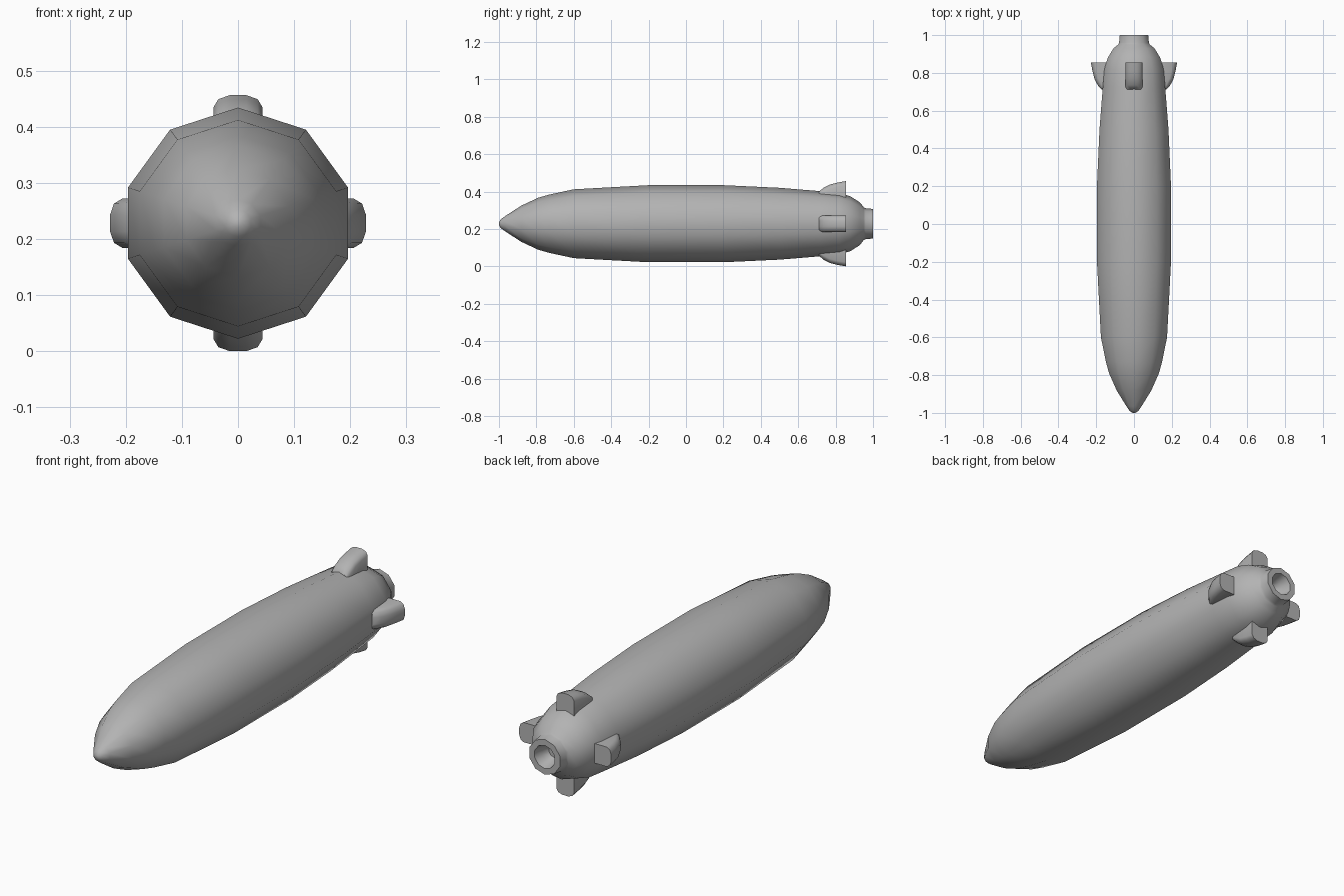
import bpy, bmesh, math
from mathutils import Matrix, Vector

cube = bpy.data.objects.get("Cube")
if cube:
    bpy.data.objects.remove(cube)

AXIS_Z = 0.228
grey = bpy.data.materials.new("plain_grey")
grey.use_nodes = True
COLOUR = (0.45, 0.45, 0.45, 1)
grey.diffuse_color = COLOUR
grey.node_tree.nodes["Principled BSDF"].inputs["Base Color"].default_value = COLOUR


def loft(name, rings, angle):
    """Skin a list of equal-length point rings and cap both ends."""
    bm = bmesh.new()
    loops = [[bm.verts.new(p) for p in ring] for ring in rings]
    n = len(loops[0])
    for a, b in zip(loops, loops[1:]):
        for i in range(n):
            j = (i + 1) % n
            bm.faces.new((a[i], a[j], b[j], b[i]))
    bm.faces.new(loops[0])
    bm.faces.new(loops[-1])
    bmesh.ops.recalc_face_normals(bm, faces=bm.faces[:])
    mesh = bpy.data.meshes.new(name)
    bm.to_mesh(mesh)
    bm.free()
    mesh.materials.append(grey)
    obj = bpy.data.objects.new(name, mesh)
    bpy.context.collection.objects.link(obj)
    bpy.ops.object.select_all(action="DESELECT")
    obj.select_set(True)
    bpy.context.view_layer.objects.active = obj
    bpy.ops.object.shade_smooth_by_angle(angle=math.radians(angle))
    return obj


def ring(y, r, sides=10):
    turn = math.tau / sides
    return [(r * math.sin(i * turn), y, AXIS_Z + r * math.cos(i * turn)) for i in range(sides)]


# Ten-sided hull: nose, long belly, tail shoulder, nozzle rim and hollow
hull_profile = [
    (-1.0, 0.008), (-0.99, 0.024), (-0.965, 0.042), (-0.88, 0.097), (-0.79, 0.139),
    (-0.73, 0.156), (-0.6, 0.184), (-0.2, 0.206), (0.2, 0.206), (0.5, 0.192),
    (0.72, 0.174), (0.82, 0.165), (0.88, 0.146), (0.93, 0.114), (0.95, 0.088),
    (0.96, 0.083), (1.0, 0.079), (1.0, 0.052), (0.96, 0.042), (0.93, 0.03),
]
loft("hull", [ring(y, r) for y, r in hull_profile], 60)


# Four tail fins: rounded slabs that rise towards the rear
def fin_section(y, top):
    half = [(0.044, 0.13), (0.044, top - 0.022), (0.035, top - 0.007), (0.015, top)]
    outline = half + [(-x, r) for x, r in reversed(half)]
    return [Vector((x, y, r)) for x, r in outline]


fin_profile = [(0.712, 0.172), (0.735, 0.192), (0.77, 0.21), (0.81, 0.22), (0.855, 0.228)]
for k, side in enumerate(("top", "left", "bottom", "right")):
    spin = Matrix.Translation((0, 0, AXIS_Z)) @ Matrix.Rotation(k * math.pi / 2, 4, "Y")
    loft(side + "_fin", [[spin @ p for p in fin_section(y, h)] for y, h in fin_profile], 50)
